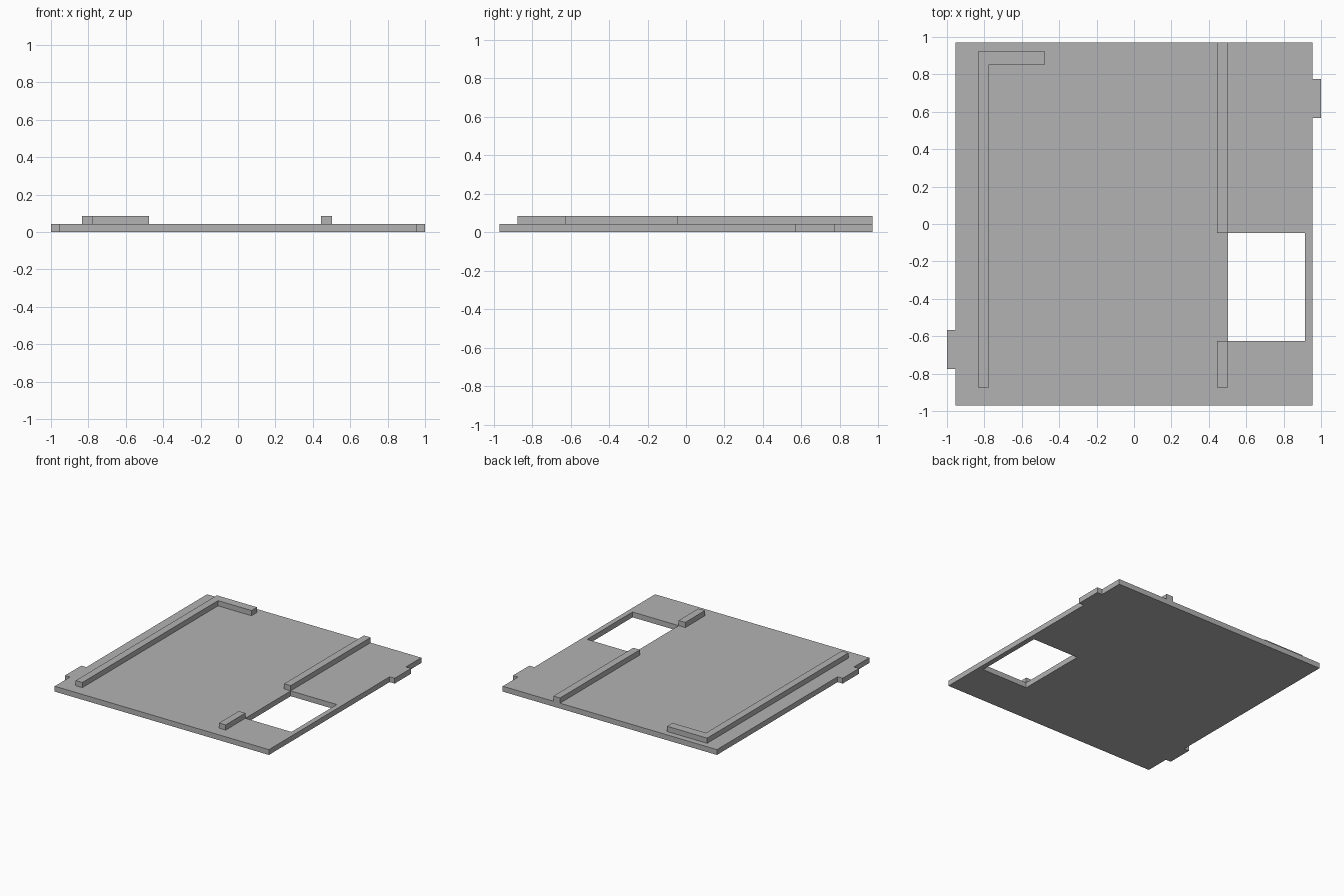
import bpy

cube = bpy.data.objects.get("Cube")
if cube:
    bpy.data.objects.remove(cube, do_unlink=True)

grey = bpy.data.materials.new("light_grey")
grey.use_nodes = True
grey.diffuse_color = (0.45, 0.45, 0.45, 1)
grey.node_tree.nodes["Principled BSDF"].inputs["Base Color"].default_value = grey.diffuse_color

BASE_TOP, RIB_TOP = 0.043, 0.085
HALF_X, HALF_Y = 0.955, 0.97
HOLE_X0, HOLE_X1, HOLE_Y0, HOLE_Y1 = 0.503, 0.914, -0.625, -0.047
RIB = 0.059
RIB_FRONT = -0.875


def rect(x0, x1, y0, y1):
    return [(x0, y0), (x1, y0), (x1, y1), (x0, y1)]


def slab(name, loops, z0, z1):
    """Extrude flat closed outlines (inner loops become holes) into a mesh."""
    curve = bpy.data.curves.new(name, "CURVE")
    curve.dimensions = "2D"
    curve.fill_mode = "BOTH"
    curve.extrude = (z1 - z0) / 2
    for loop in loops:
        spline = curve.splines.new("POLY")
        spline.points.add(len(loop) - 1)
        for point, (x, y) in zip(spline.points, loop):
            point.co = (x, y, 0, 1)
        spline.use_cyclic_u = True
    obj = bpy.data.objects.new(name, curve)
    bpy.context.collection.objects.link(obj)
    obj.location.z = (z0 + z1) / 2
    bpy.ops.object.select_all(action="DESELECT")
    obj.select_set(True)
    bpy.context.view_layer.objects.active = obj
    bpy.ops.object.convert(target="MESH")
    obj = bpy.context.object
    obj.name = name
    obj.data.materials.clear()
    obj.data.materials.append(grey)
    bpy.ops.object.shade_flat()
    return obj


# Base panel: half outline with one edge tab, repeated by a half turn
half = [(HALF_X, -HALF_Y), (HALF_X, 0.567), (1, 0.567),
        (1, 0.775), (HALF_X, 0.775), (HALF_X, HALF_Y)]
outline = half + [(-x, -y) for x, y in half]
window = rect(HOLE_X0, HOLE_X1, HOLE_Y0, HOLE_Y1)
slab("base_panel", [outline, window], 0, BASE_TOP)

# Straight ribs either side of the window
for name, y0, y1 in (("back_rib", HOLE_Y1, HALF_Y),
                     ("front_rib", RIB_FRONT, HOLE_Y0)):
    slab(name, [rect(HOLE_X0 - RIB, HOLE_X0, y0, y1)], BASE_TOP, RIB_TOP)

# Corner rib with a short arm along the back
x0, x1, x2 = -0.834, -0.834 + RIB, -0.476
y1, y2 = 0.852, 0.922
slab("corner_rib", [[(x0, RIB_FRONT), (x1, RIB_FRONT), (x1, y1),
                     (x2, y1), (x2, y2), (x0, y2)]], BASE_TOP, RIB_TOP)
